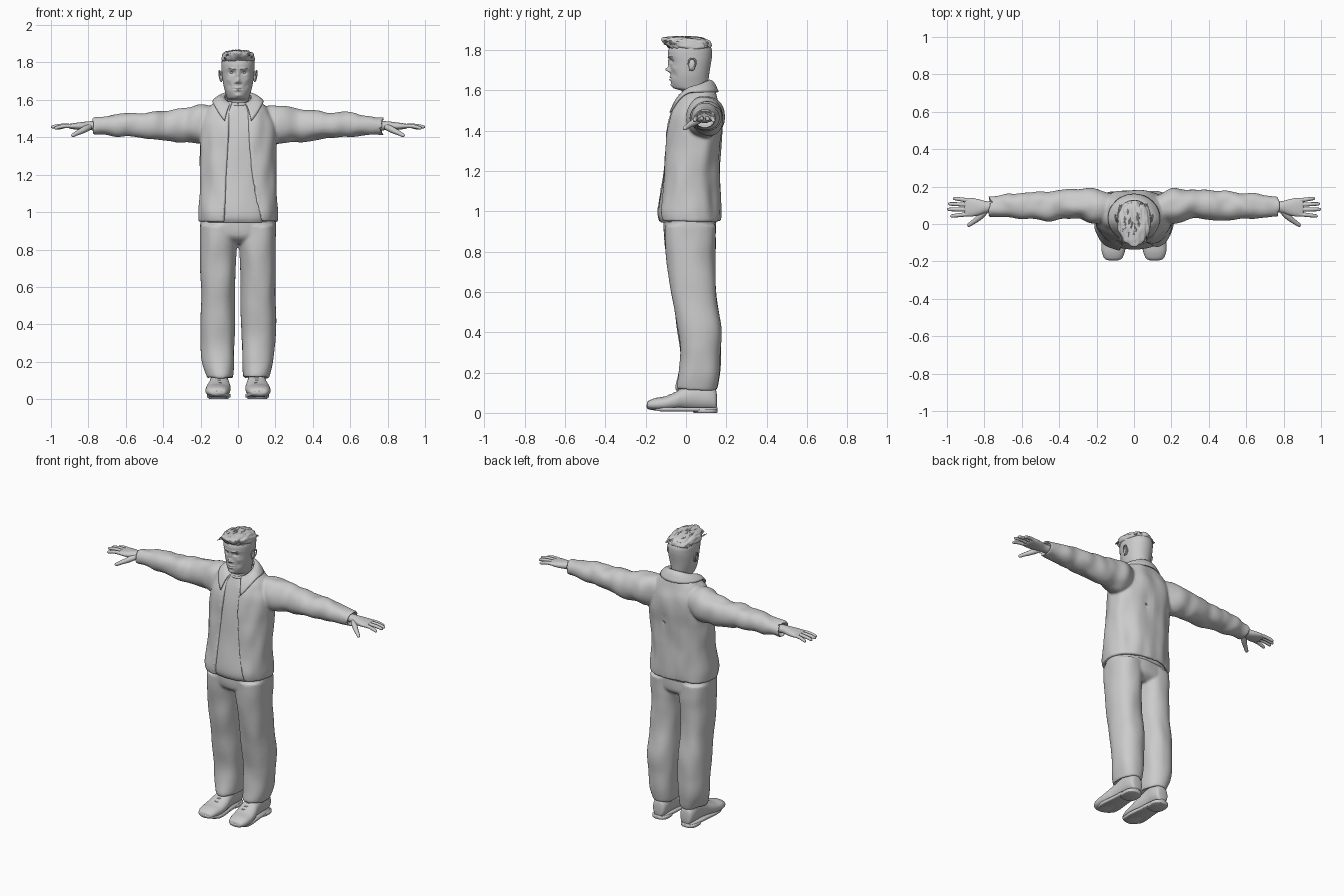
import bpy, bmesh, math, random
from mathutils import Vector, noise

random.seed(4)


def interp(rows, k):
    """Catmull-Rom interpolation of number rows."""
    out = []
    for i in range(len(rows) - 1):
        q = (rows[max(i - 1, 0)], rows[i], rows[i + 1], rows[min(i + 2, len(rows) - 1)])
        for j in range(k):
            t = j / k
            out.append(tuple(0.5 * (2 * b + (c - a) * t + (2 * a - 5 * b + 4 * c - d) * t * t
                                    + (3 * b - a - 3 * c + d) * t ** 3) for a, b, c, d in zip(*q)))
    return out + [rows[-1]]


def place(axis, p, a, b):
    return Vector({'X': (p, a, b), 'Y': (a, p, b), 'Z': (a, b, p)}[axis])


def oval(axis, n):
    """Ring maker: row = (position, a min, a max, b min, b max, squareness)."""
    def ring(row):
        p, a0, a1, b0, b1, e = row
        pts = []
        for i in range(n):
            t = 2 * math.pi * i / n
            s, c = math.sin(t), math.cos(t)
            s, c = (math.copysign(abs(v) ** (2 / e), v) for v in (s, c))
            pts.append(place(axis, p, (a0 + a1) / 2 + (a1 - a0) / 2 * s, (b0 + b1) / 2 - (b1 - b0) / 2 * c))
        return pts
    return ring


def tube(bm, rows, ring, k=6):
    loops = [[bm.verts.new(p) for p in ring(r)] for r in interp(rows, k)]
    for A, B in zip(loops, loops[1:]):
        for i in range(len(A)):
            j = (i + 1) % len(A)
            bm.faces.new((A[i], A[j], B[j], B[i]))
    bm.faces.new(loops[0][::-1])
    bm.faces.new(loops[-1])


def finish(name, bm, mirror=False, voxel=0, wrinkle=0, freq=(12, 12, 5)):
    bmesh.ops.recalc_face_normals(bm, faces=bm.faces)
    bm.normal_update()
    if wrinkle:
        for v in bm.verts:
            v.co += v.normal * wrinkle * noise.noise(Vector(a * b for a, b in zip(v.co, freq)))
    for f in bm.faces:
        f.smooth = True
    me = bpy.data.meshes.new(name)
    bm.to_mesh(me)
    bm.free()
    ob = bpy.data.objects.new(name, me)
    bpy.context.collection.objects.link(ob)
    if mirror:
        ob.modifiers.new("mirror", 'MIRROR').use_mirror_merge = False
    if voxel:
        m = ob.modifiers.new("fuse", 'REMESH')
        m.mode, m.voxel_size, m.use_smooth_shade = 'VOXEL', voxel, True
        s = ob.modifiers.new("soften", 'SMOOTH')
        s.factor, s.iterations = 0.5, 4
    return ob


def ropes(name, strands, mirror=False):
    """Tapered round strands: each is (points, radii)."""
    cu = bpy.data.curves.new(name, 'CURVE')
    cu.dimensions, cu.bevel_depth, cu.bevel_resolution = '3D', 1.0, 3
    cu.resolution_u, cu.use_fill_caps = 6, True
    for pts, radii in strands:
        sp = cu.splines.new('NURBS')
        sp.points.add(len(pts) - 1)
        for q, p, r in zip(sp.points, pts, radii):
            q.co, q.radius = (*p, 1), r
        sp.order_u, sp.use_endpoint_u, sp.use_smooth = 3, True, True
    ob = bpy.data.objects.new(name, cu)
    bpy.context.collection.objects.link(ob)
    bpy.ops.object.select_all(action='DESELECT')
    ob.select_set(True)
    bpy.context.view_layer.objects.active = ob
    bpy.ops.object.convert(target='MESH')
    if mirror:
        bpy.context.object.modifiers.new("mirror", 'MIRROR').use_mirror_merge = False


def ball(name, loc, scale, mirror=True):
    bm = bmesh.new()
    bmesh.ops.create_uvsphere(bm, u_segments=24, v_segments=16, radius=1)
    for v in bm.verts:
        v.co = Vector(a * b for a, b in zip(v.co, scale)) + Vector(loc)
    return finish(name, bm, mirror)


# Jacket: open-fronted shell with both sleeves fused on
def shell(row):
    z, rx, yf, yb, gl, gr, tilt = row
    pts = []
    for inset, order in ((0, 1), (0.02, -1)):
        r, ry, yc = rx - inset, (yb - yf) / 2 - inset, (yf + yb) / 2
        t0, t1 = math.asin(gr / rx) * 0.9, 2 * math.pi - math.asin(gl / rx) * 0.9
        for i in range(65)[::order]:
            t = t0 + (t1 - t0) * i / 64
            s, c = (math.copysign(abs(v) ** 0.86, v) for v in (math.sin(t), math.cos(t)))
            pts.append(Vector((r * s, yc - ry * c, z - tilt * ry * c)))
    return pts


bm = bmesh.new()
tube(bm, [(.95, .21, -.142, .172, .075, .13, 0), (1.0, .212, -.15, .172, .072, .115, 0),
          (1.1, .207, -.132, .168, .066, .09, 0), (1.2, .203, -.118, .168, .06, .075, 0),
          (1.3, .203, -.108, .175, .055, .065, 0), (1.4, .205, -.098, .184, .05, .056, 0),
          (1.48, .2, -.08, .177, .046, .05, 0), (1.54, .172, -.055, .157, .042, .045, .1),
          (1.58, .13, -.04, .142, .04, .04, .25), (1.61, .085, -.03, .125, .036, .036, .4)], shell)
sleeve = [(.11, .02, .15, 1.40, 1.56, 2), (.2, .0, .186, 1.368, 1.575, 2.1), (.3, .028, .185, 1.376, 1.556, 2.1),
          (.38, .028, .186, 1.382, 1.542, 2.1), (.45, .02, .18, 1.39, 1.54, 2.1), (.53, .026, .17, 1.398, 1.53, 2.1),
          (.6, .026, .165, 1.402, 1.532, 2.1), (.7, .036, .155, 1.41, 1.515, 2.1), (.772, .035, .15, 1.41, 1.507, 2.1),
          (.776, .045, .14, 1.42, 1.497, 2), (.755, .055, .13, 1.43, 1.49, 2)]
for s in (1, -1):
    tube(bm, [(s * r[0],) + r[1:] for r in sleeve], oval('X', 40))
finish("jacket", bm, voxel=.007, wrinkle=.011, freq=(14, 14, 6))

# Folded collar
bm = bmesh.new()
grid = []
for i in range(61):
    t = .55 + (2 * math.pi - 1.1) * i / 60
    s, c = math.sin(t), math.cos(t)
    col = []
    for j in range(9):
        u = j / 8
        rx, yf, yb = .072 + .064 * u, -.03 - .067 * u, .115 + .043 * u
        top, low = 1.612 - .036 * c, 1.59 - .14 * max(0, c) ** 2
        col.append(bm.verts.new((rx * s, (yf + yb) / 2 - (yb - yf) / 2 * c,
                                 top + (low - top) * u + .016 * math.sin(math.pi * u))))
    grid.append(col)
for A, B in zip(grid, grid[1:]):
    for j in range(8):
        bm.faces.new((A[j], A[j + 1], B[j + 1], B[j]))
m = finish("collar", bm).modifiers.new("thickness", 'SOLIDIFY')
m.thickness, m.offset = .009, 0

# Shirt under the jacket
bm = bmesh.new()
tube(bm, [(.945, -.185, .185, -.125, .15, 2.3), (1.0, -.195, .195, -.136, .155, 2.3),
          (1.2, -.185, .185, -.106, .15, 2.3), (1.4, -.185, .185, -.086, .165, 2.3),
          (1.5, -.17, .17, -.064, .15, 2.3), (1.56, -.1, .1, -.04, .125, 2), (1.585, -.07, .07, -.026, .115, 2)],
     oval('Z', 64))
finish("shirt", bm, wrinkle=.005)
ring = [(.066 * math.sin(a), .042 - .073 * math.cos(a), 1.585 - .012 * math.cos(a))
        for a in [math.pi * i / 12 for i in range(25)]]
ropes("shirt_neckband", [(ring, [.007] * 25)])

# Trousers: two legs and the seat fused together
bm = bmesh.new()
leg = [(.135, .05, .15, -.01, .12, 2), (.115, .035, .16, -.04, .145, 2.1), (.125, .027, .167, -.05, .155, 2.2),
       (.2, .02, .19, -.036, .166, 2.3), (.3, .018, .199, -.03, .17, 2.3), (.43, .017, .2, -.045, .174, 2.3),
       (.6, .016, .2, -.075, .15, 2.3), (.75, .012, .201, -.096, .143, 2.3), (.84, .005, .202, -.105, .148, 2.3),
       (.93, .0, .201, -.11, .15, 2.3)]
for s in (1, -1):
    tube(bm, [(r[0], s * r[1], s * r[2]) + r[3:] for r in leg], oval('Z', 48))
tube(bm, [(.83, -.13, .13, -.05, .1, 2), (.86, -.19, .19, -.095, .14, 2.3), (.9, -.202, .202, -.109, .15, 2.4),
          (.98, -.195, .195, -.11, .148, 2.4)], oval('Z', 64))
finish("trousers", bm, voxel=.008, wrinkle=.007, freq=(12, 12, 6))

# Shoes: upper, sole, heel, laces
bm = bmesh.new()
tube(bm, [(-.194, .09, .135, .025, .045, 2), (-.185, .065, .157, .018, .06, 2.2), (-.15, .05, .172, .012, .074, 2.3),
          (-.1, .042, .174, .012, .083, 2.3), (-.05, .04, .167, .014, .105, 2.2), (-.01, .044, .157, .015, .128, 2.1),
          (.05, .05, .15, .015, .15, 2.1), (.11, .05, .148, .015, .145, 2.2), (.145, .06, .138, .015, .12, 2.2),
          (.153, .08, .12, .03, .09, 2)], oval('Y', 40))
finish("shoe_upper", bm, mirror=True)
bm = bmesh.new()
for y0, y1, z0, z1, n in ((-.196, .156, .008, .026, 64), (.035, .156, 0, .02, 32)):
    tube(bm, [(z0, .04, .165, y0 + .006, y1 - .004, 2.6), (z0 + .004, .036, .17, y0, y1, 2.6),
              (z1, .036, .17, y0, y1, 2.6)], oval('Z', n), 2)
for v in bm.verts:
    v.co.x = .105 + (v.co.x - .105) * (.8 if v.co.y > 0 else .8 - 2 * max(v.co.y, -.1))
    v.co.z += .25 * max(0, -.13 - v.co.y)
finish("shoe_sole", bm, mirror=True)
ropes("shoe_laces", [([(.1 - w, y + .012, z - .018), (.1, y - d, z + .006), (.1 + w, y + .012, z - .018)], [.0045] * 3)
                     for w, y, z in ((.03, -.085, .094), (.032, -.06, .106), (.032, -.035, .12), (.032, -.012, .132))
                     for d in (.006, -.004)], mirror=True)

# Hands: palm, then fingers and thumb
bm = bmesh.new()
tube(bm, [(.74, .062, .122, 1.436, 1.486, 2), (.79, .06, .122, 1.438, 1.486, 2), (.83, .047, .132, 1.438, 1.482, 2.2),
          (.87, .04, .139, 1.442, 1.477, 2.4), (.9, .042, .137, 1.447, 1.472, 2.4), (.908, .055, .125, 1.454, 1.466, 2)],
     oval('X', 32))
finish("palm", bm, mirror=True)
R = [.0115, .0115, .0105, .0105, .0095, .008, .002]
digits = []
for (y0, x1, y1, z1) in ((.053, .982, .042, 1.447), (.078, 1.0, .078, 1.454), (.103, .994, .108, 1.452), (.126, .968, .138, 1.446)):
    a, b = Vector((.885, y0, 1.46)), Vector((x1, y1, z1))
    digits.append(([a.lerp(b, u) + Vector((0, 0, .006 * math.sin(math.pi * u)))
                    for u in (0, .25, .45, .65, .85, .97, 1)], R))
digits.append(([(.795, .07, 1.455), (.815, .047, 1.445), (.84, .025, 1.432), (.862, .009, 1.422), (.88, -.004, 1.412),
                (.888, -.01, 1.408), (.89, -.011, 1.407)], [.017, .018, .015, .012, .011, .008, .002]))
ropes("fingers", digits, mirror=True)

# Head and neck, with facial features pushed in and out
bm = bmesh.new()
tube(bm, [(1.53, -.065, .065, -.03, .125, 2), (1.57, -.058, .058, -.022, .115, 2), (1.596, -.057, .057, -.022, .11, 2),
          (1.606, -.058, .058, -.052, .11, 1.9), (1.615, -.061, .061, -.066, .11, 1.9), (1.64, -.068, .068, -.074, .111, 2),
          (1.67, -.076, .076, -.076, .114, 2.05), (1.7, -.081, .081, -.077, .118, 2.1), (1.74, -.086, .086, -.081, .125, 2.1),
          (1.77, -.088, .088, -.088, .129, 2.1), (1.8, -.088, .088, -.087, .128, 2.1), (1.83, -.08, .08, -.072, .115, 2),
          (1.85, -.058, .058, -.045, .088, 2), (1.858, -.025, .025, -.01, .05, 2)], oval('Z', 112), 9)
bumps = [(0, 1.733, .008, .02, -.01), (0, 1.702, .01, .012, -.025), (.013, 1.694, .007, .006, -.009),
         (.032, 1.745, .015, .010, .012), (.032, 1.766, .02, .005, -.005), (0, 1.665, .018, .004, -.008),
         (0, 1.652, .016, .005, -.009), (0, 1.6585, .021, .002, .006), (0, 1.624, .016, .009, -.006),
         (.052, 1.708, .014, .013, -.004), (.045, 1.675, .012, .014, .004)]
for v in bm.verts:
    if v.co.y < 0:
        x, z = abs(v.co.x), v.co.z
        v.co.y += sum(d * math.exp(-((x - a) / sx) ** 2 - ((z - b) / sz) ** 2) for a, b, sx, sz, d in bumps)
finish("head", bm)
ball("eyes", (.032, -.055, 1.745), (.014, .012, .008))
ropes("eyelids", [([(.017, -.064, 1.744), (.025, -.069, 1.753), (.038, -.067, 1.754), (.047, -.057, 1.744)],
                   [.002, .003, .003, .002])], mirror=True)
ropes("eyebrows", [([(.014, -.088, 1.762), (.032, -.085, 1.77), (.055, -.068, 1.766)], [.003, .004, .002])], mirror=True)

# Ears: flat bowl with a rolled rim
ball("ears", (.089, .03, 1.724), (.009, .017, .028))
ropes("ear_rims", [([(.088, .012, 1.728), (.096, .013, 1.752), (.1, .034, 1.759), (.102, .051, 1.745),
                     (.098, .044, 1.715), (.091, .026, 1.698), (.088, .016, 1.703)], [.004] * 7)], mirror=True)

# Hair: swept-up top with loose strands
bm = bmesh.new()
tube(bm, [(1.806, -.083, .083, -.08, .12, 2.1), (1.815, -.09, .09, -.092, .128, 2.1), (1.83, -.088, .088, -.108, .122, 2.1),
          (1.846, -.08, .08, -.118, .108, 2.1), (1.858, -.064, .064, -.116, .08, 2.1), (1.866, -.025, .025, -.09, .03, 2)],
     oval('Z', 72))
finish("hair_top", bm, wrinkle=.008, freq=(90, 22, 40))
strands = []
for i in range(90):
    x, y = random.uniform(-.075, .075), random.uniform(-.085, .09)
    d = max(.05, 1 - (x / .09) ** 2 - (y / .125) ** 2)
    z = 1.802 + .06 * math.sqrt(d)
    dx = random.uniform(-.014, .014)
    strands.append(([(x, y + .025, z - .004), (x + dx / 2, y - .005, z + .007),
                     (x + dx, max(y - .035, -.124), min(z + .004, 1.868))], [.004, .006, .001]))
ropes("hair_strands", strands)
